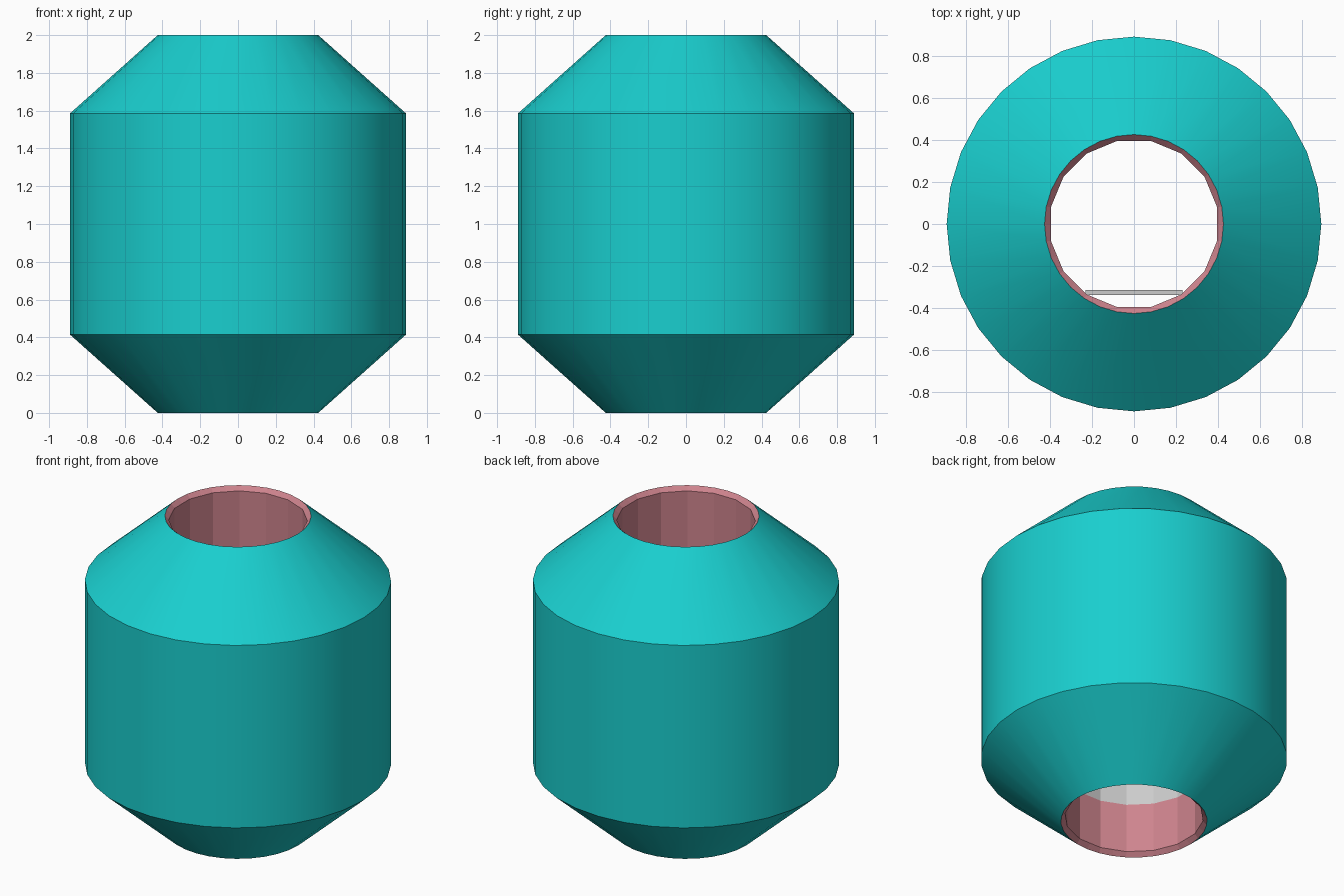
import bpy, bmesh, math

if "Cube" in bpy.data.objects:
    bpy.data.objects.remove(bpy.data.objects["Cube"])

SIDES = 32


def paint(name, rgb):
    m = bpy.data.materials.new(name)
    m.diffuse_color = (*rgb, 1)
    m.use_nodes = True
    m.node_tree.nodes["Principled BSDF"].inputs["Base Color"].default_value = m.diffuse_color
    return m


TEAL = paint("teal", (0.01, 0.62, 0.62))
PINK = paint("pink", (0.62, 0.23, 0.27))


def lathe(name, profile, mat=None, smooth=True, inward=False):
    """Spin (radius, z, panelled) points; panelled rings become 16-sided."""
    bm = bmesh.new()
    rings = []
    for r, z, panelled in profile:
        ring = []
        for i in range(SIDES):
            a = 2 * math.pi * i / SIDES
            # every second point sits in the middle of a flat panel
            k = r * math.cos(math.pi / 16) if panelled and i % 2 == 0 else r
            ring.append(bm.verts.new((k * math.cos(a), k * math.sin(a), z)))
        rings.append(ring)
    for lo, hi in zip(rings, rings[1:]):
        for i in range(SIDES):
            j = (i + 1) % SIDES
            quad = [lo[i], lo[j], hi[j], hi[i]]
            bm.faces.new(quad[::-1] if inward else quad)
    me = bpy.data.meshes.new(name)
    bm.to_mesh(me)
    bm.free()
    ob = bpy.data.objects.new(name, me)
    bpy.context.collection.objects.link(ob)
    if mat:
        me.materials.append(mat)
    if smooth:
        bpy.ops.object.select_all(action='DESELECT')
        ob.select_set(True)
        bpy.context.view_layer.objects.active = ob
        bpy.ops.object.shade_smooth_by_angle(angle=math.radians(30))
    return ob


# Outer barrel with sloped shoulders
lathe("outer_shell", [(0.425, 0, False), (0.89, 0.415, False),
                      (0.89, 1.585, False), (0.425, 2, False)], TEAL)

# Panelled sleeves lining the two mouths, each with a small bevelled lip
lathe("bottom_sleeve", [(0.425, 0, False), (0.403, 0.026, True),
                        (0.403, 0.34, True)], PINK, False, True)
lathe("top_sleeve", [(0.403, 1.6, True), (0.403, 1.974, True),
                     (0.425, 2, False)], PINK, False, True)

# Plain bore wall between the sleeves
lathe("bore_wall", [(0.403, 0.34, True), (0.403, 1.6, True)], None, False, True)

# Thin crossbar inside the bore
bpy.ops.mesh.primitive_cube_add(size=1, location=(0, -0.325, 1))
bar = bpy.context.object
bar.name = "inner_crossbar"
bar.scale = (0.46, 0.025, 0.03)
